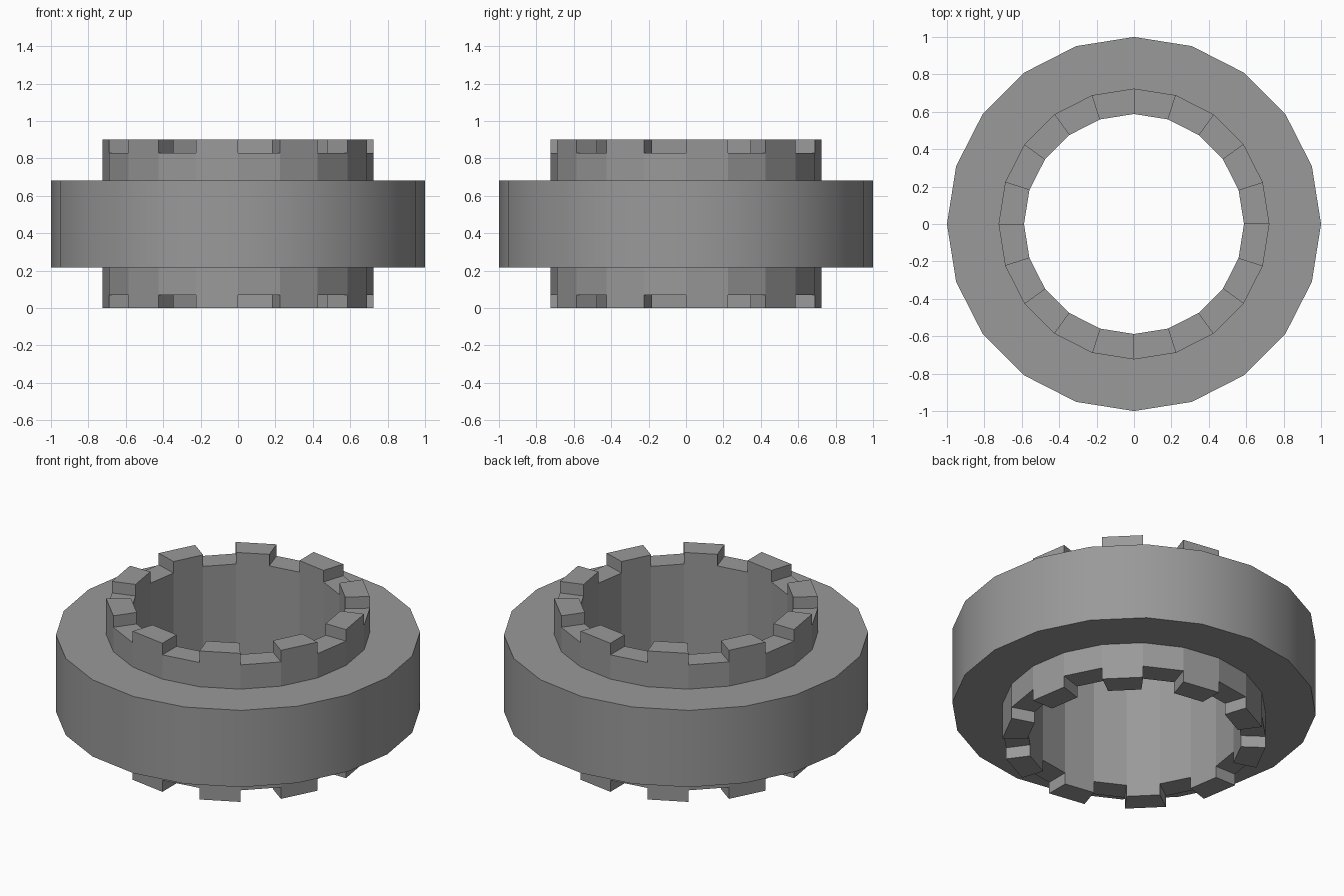
import bpy, bmesh, math

if "Cube" in bpy.data.objects:
    bpy.data.objects.remove(bpy.data.objects["Cube"])

SIDES = 20
TOOTH = 0.07
# Cross-section (radius, height): collar wall, wide rim, collar wall, bore
PROFILE = [(0.724, 0.83), (0.724, 0.683), (1.0, 0.683), (1.0, 0.218),
           (0.724, 0.218), (0.724, 0.07), (0.588, 0.07), (0.588, 0.83)]
RIM, BOTTOM_CAP, TOP_CAP = 2, 5, 7

bm = bmesh.new()

# Revolve the cross-section
rings = []
for k in range(SIDES):
    a = 2 * math.pi * k / SIDES
    rings.append([bm.verts.new((r * math.cos(a), r * math.sin(a), z)) for r, z in PROFILE])

top_faces, bottom_faces = [], []
n = len(PROFILE)
for k in range(SIDES):
    a, b = rings[k], rings[(k + 1) % SIDES]
    for i in range(n):
        j = (i + 1) % n
        face = bm.faces.new((a[i], a[j], b[j], b[i]))
        face.smooth = i == RIM          # only the rim wall is smooth
        if k % 2 == 0 and i == TOP_CAP:
            top_faces.append(face)
        if k % 2 == 0 and i == BOTTOM_CAP:
            bottom_faces.append(face)

# Teeth: raise every other collar cap face, top and bottom
for faces, dz in ((top_faces, TOOTH), (bottom_faces, -TOOTH)):
    ext = bmesh.ops.extrude_discrete_faces(bm, faces=faces)["faces"]
    verts = list({v for f in ext for v in f.verts})
    bmesh.ops.translate(bm, verts=verts, vec=(0, 0, dz))

bmesh.ops.recalc_face_normals(bm, faces=bm.faces[:])

# Keep the rim's upper and lower borders crisp
for e in bm.edges:
    if len(e.link_faces) == 2 and e.calc_face_angle() > math.radians(30):
        e.smooth = False

mesh = bpy.data.meshes.new("toothed_ring")
bm.to_mesh(mesh)
bm.free()

# Dark grey metal
metal = bpy.data.materials.new("dark_metal")
metal.diffuse_color = (0.32, 0.32, 0.32, 1)
metal.use_nodes = True
metal.node_tree.nodes["Principled BSDF"].inputs["Base Color"].default_value = metal.diffuse_color
mesh.materials.append(metal)
bpy.context.collection.objects.link(bpy.data.objects.new("toothed_ring", mesh))
